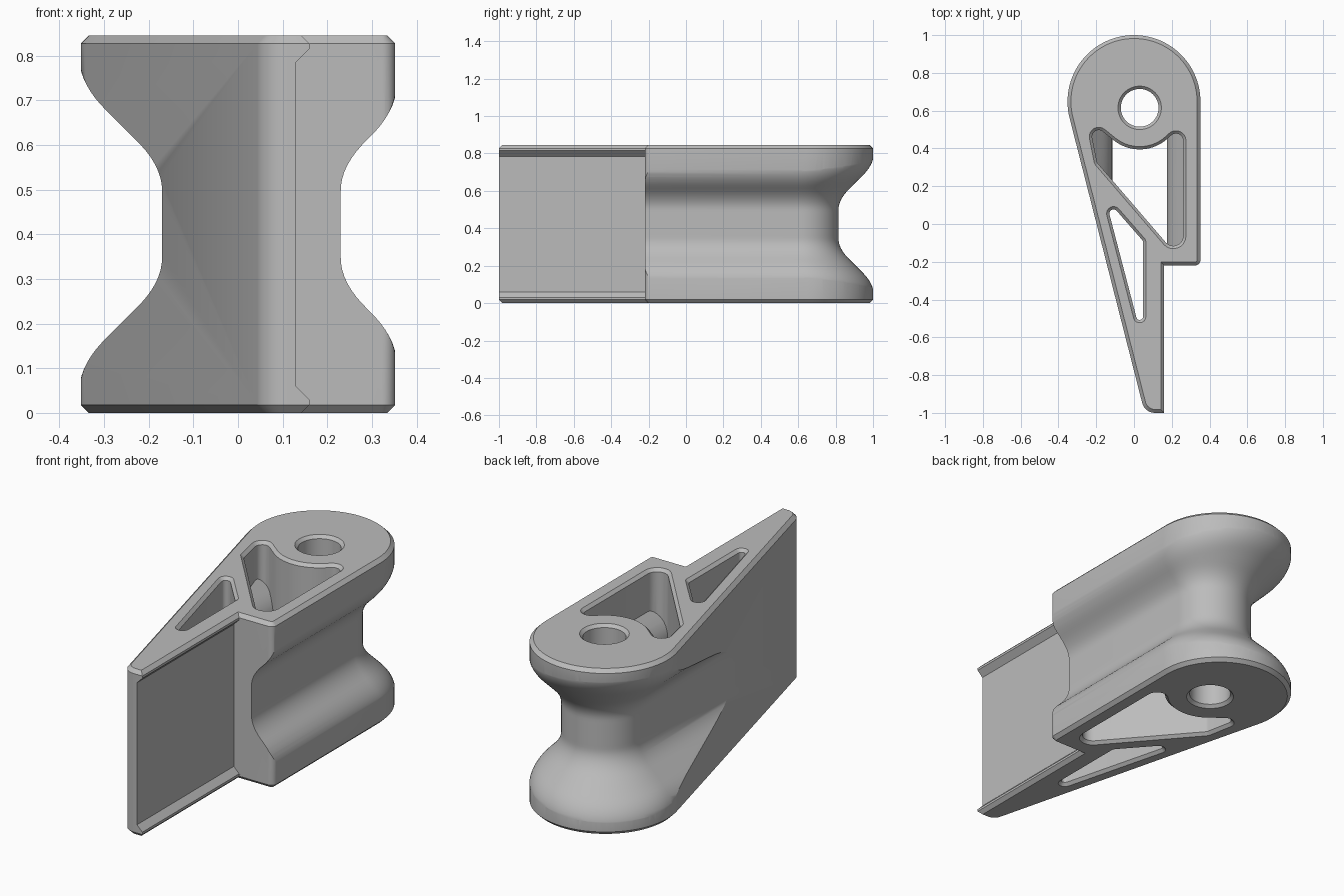
import bpy
from math import sin, cos, tan, acos, radians, sqrt, pi
from mathutils import Vector

if "Cube" in bpy.data.objects:
    bpy.data.objects.remove(bpy.data.objects["Cube"], do_unlink=True)

HEIGHT = 0.845
MID = HEIGHT / 2
AXIS = Vector((0.03, 0.615))      # bore axis
NOSE = Vector((0.0, 0.648))       # centre of the rounded end
NOSE_R = 0.352
TAPER = radians(14.3)             # slope of the long flank

grey = bpy.data.materials.new("plain grey")
grey.use_nodes = True
grey.diffuse_color = (0.5, 0.5, 0.5, 1)
grey.node_tree.nodes["Principled BSDF"].inputs["Base Color"].default_value = (0.5, 0.5, 0.5, 1)


def loft(name, rings):
    """Closed solid through rings of equal point count."""
    n = len(rings[0])
    verts = [p for ring in rings for p in ring]
    faces = [[k * n + i, k * n + (i + 1) % n, (k + 1) * n + (i + 1) % n, (k + 1) * n + i]
             for k in range(len(rings) - 1) for i in range(n)]
    faces.append(list(range(n))[::-1])
    faces.append([(len(rings) - 1) * n + i for i in range(n)])
    mesh = bpy.data.meshes.new(name)
    mesh.from_pydata(verts, [], faces)
    mesh.materials.append(grey)
    obj = bpy.data.objects.new(name, mesh)
    bpy.context.scene.collection.objects.link(obj)
    return obj


def arc(centre, r, a0, a1, steps):
    return [centre + r * Vector((cos(a), sin(a)))
            for a in (a0 + (a1 - a0) * i / steps for i in range(steps + 1))]


def rounded(corners, steps=8):
    """Polygon from (x, y, radius) corners."""
    out = []
    for i, (x, y, r) in enumerate(corners):
        p = Vector((x, y))
        if r == 0:
            out.append(p)
            continue
        a = (Vector(corners[i - 1][:2]) - p).normalized()
        b = (Vector(corners[(i + 1) % len(corners)][:2]) - p).normalized()
        half = acos(a.dot(b)) / 2
        c = p + (a + b).normalized() * r / sin(half)
        u = p + a * r / tan(half) - c
        v = p + b * r / tan(half) - c
        sweep = pi - 2 * half
        for s in range(steps + 1):
            t = sweep * s / steps
            out.append(c + (u * sin(sweep - t) + v * sin(t)) / sin(sweep))
    return out


def offset(poly, d):
    """Mitred offset of an anticlockwise polygon, outward for positive d."""
    out = []
    for i, p in enumerate(poly):
        a = (p - poly[i - 1]).normalized()
        b = (poly[(i + 1) % len(poly)] - p).normalized()
        na, nb = Vector((a.y, -a.x)), Vector((b.y, -b.x))
        out.append(p + (na + nb) * d / (1 + na.dot(nb)))
    return out


def prism(name, poly, levels):
    return loft(name, [[(p.x, p.y, z) for p in offset(poly, d)] for z, d in levels])


def through_cutter(name, poly, c=0.015):
    """Cutter with a chamfered mouth at both ends."""
    return prism(name, poly, [(-0.01, c + 0.01), (c, 0), (HEIGHT - c, 0), (HEIGHT + 0.01, c + 0.01)])


def along_y(name, profile, y0, y1):
    return loft(name, [[(x, y, z) for x, z in profile] for y in (y1, y0)])


def combine(target, tool, operation):
    mod = target.modifiers.new(operation, 'BOOLEAN')
    mod.operation, mod.solver, mod.object = operation, 'EXACT', tool
    bpy.context.view_layer.objects.active = target
    bpy.ops.object.modifier_apply(modifier=mod.name)
    bpy.data.objects.remove(tool, do_unlink=True)


def smooth_min(a, b, k):
    h = max(k - abs(a - b), 0) / k
    return min(a, b) - h * h * k / 4


def groove(z):
    """Groove radius about the bore axis: round core and sloping shoulders."""
    return -smooth_min(-0.2, -(abs(z - MID) + 0.07), 0.055)


# Plan outline: rounded nose, tapering flank, blunt tip, blade edge and step
nose = [(p.x, p.y, 0) for p in arc(NOSE, NOSE_R, 0, pi + TAPER, 56)]
tx, ty, _ = nose[-1]
tip = (tx + (ty + 1) * tan(TAPER), -1, 0.07)
outline = rounded(nose + [tip, (0.16, -1, 0), (0.16, -0.22, 0), (0.352, -0.22, 0.03)])
body = prism("grooved_wedge_body", outline,
             [(0, -0.018), (0.018, 0), (HEIGHT - 0.018, 0), (HEIGHT, -0.018)])

# Groove running round the nose and straight along both sides
rings = []
shift = NOSE - AXIS
for k in range(65):
    z = -0.05 + (HEIGHT + 0.1) * k / 64
    ring = []
    for i in range(41):
        u = Vector((cos(pi * i / 40), sin(pi * i / 40)))
        along = shift.dot(u)
        reach = along + sqrt(NOSE_R ** 2 - shift.length_squared + along ** 2) + 0.003
        p = AXIS + u * smooth_min(groove(z), reach, 0.055)
        ring.append((p.x, p.y, z))
    ring.append((ring[-1][0], -1.3, z))
    ring.append((ring[0][0], -1.3, z))
    rings.append(ring)
combine(body, loft("groove_envelope", rings), 'INTERSECT')

# Shallow recess between the lips of the blade
lip = [(0.13, 0.06), (0.17, 0.02), (0.2, 0.02), (0.2, HEIGHT - 0.02),
       (0.17, HEIGHT - 0.02), (0.13, HEIGHT - 0.06)]
combine(body, along_y("blade_recess", lip, -1.1, -0.2195), 'DIFFERENCE')

# Bore
combine(body, through_cutter("bore", arc(AXIS, 0.1, 0, 2 * pi * 47 / 48, 47)), 'DIFFERENCE')

# Large pocket, wrapped round the boss; its side walls follow the groove
boss = [(p.x, p.y, 0) for p in arc(AXIS, 0.22, radians(312), radians(231), 20)]
pocket = through_cutter("large_pocket", rounded(
    boss + [(-0.24, 0.55, 0.035), (-0.195, 0.325, 0.03),
            (0.26, -0.204, 0.052), (0.26, 0.527, 0.038)]))
heights = [-0.05 + (HEIGHT + 0.1) * k / 48 for k in range(49)]
walls = ([(AXIS.x + groove(z) - 0.055, z) for z in heights]
         + [(AXIS.x - groove(z) + 0.055, z) for z in reversed(heights)])
combine(pocket, along_y("pocket_walls", walls, -0.5, 0.9), 'INTERSECT')
combine(body, pocket, 'DIFFERENCE')

# Small triangular pocket in the blade
combine(body, through_cutter("small_pocket", rounded(
    [(-0.153, 0.14, 0.022), (0.048, -0.63, 0.018), (0.048, -0.09, 0.02)])), 'DIFFERENCE')

# Smooth curves, crisp edges
bpy.ops.object.select_all(action='DESELECT')
body.select_set(True)
bpy.context.view_layer.objects.active = body
bpy.ops.object.shade_smooth_by_angle(angle=radians(25))
